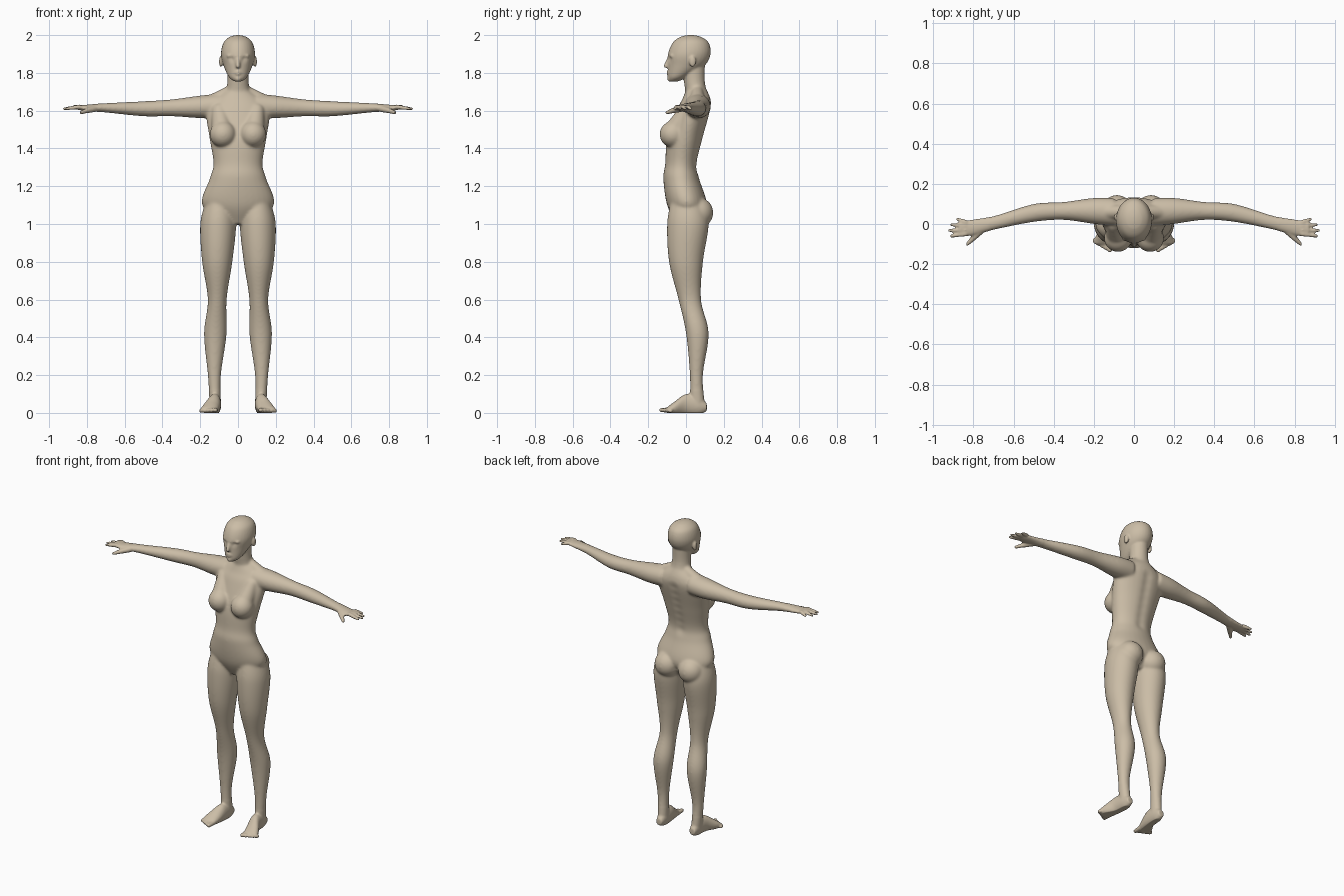
import bpy, bmesh, math
from mathutils import Vector, Matrix

default_cube = bpy.data.objects.get("Cube")
if default_cube:
    bpy.data.objects.remove(default_cube, do_unlink=True)

bm = bmesh.new()


def catmull_rom(before, start, end, after, t):
    tangent_in = (end - before) / 2
    tangent_out = (after - start) / 2
    gap = end - start
    cubic = tangent_in + tangent_out - 2 * gap
    square = gap - tangent_in - cubic
    return start + t * (tangent_in + t * (square + t * cubic))


def loft(axis, rows, sides=32, steps=8):
    """Skin of ellipses; a row is (place on axis, low and high of the other two axes)."""
    last = len(rows) - 1
    sections = []
    for index in range(last):
        four = [rows[max(0, min(last, index + offset))] for offset in (-1, 0, 1, 2)]
        for step in range(steps):
            sections.append([catmull_rom(*values, step / steps) for values in zip(*four)])
    sections.append(rows[last])

    rings = []
    for place, low_a, high_a, low_b, high_b in sections:
        ring = []
        for side in range(sides):
            angle = math.tau * side / sides
            point = [(low_a + high_a + (high_a - low_a) * math.cos(angle)) / 2,
                     (low_b + high_b + (high_b - low_b) * math.sin(angle)) / 2]
            point.insert("xyz".index(axis), place)
            ring.append(bm.verts.new(point))
        rings.append(ring)

    for lower, upper in zip(rings, rings[1:]):
        for side in range(sides):
            bm.faces.new((lower[side - 1], lower[side], upper[side], upper[side - 1]))
    bm.faces.new(reversed(rings[0]))
    bm.faces.new(rings[-1])


def trunk_loft(rows):
    """Loft along z that is the same on both sides; a row is (z, half width, front, back)."""
    loft('z', [(z, -half, half, front, back) for z, half, front, back in rows])


def ball(centre, radius, stretch=(1, 1, 1)):
    matrix = Matrix.Translation(centre) @ Matrix.Diagonal((*stretch, 1))
    bmesh.ops.create_uvsphere(bm, u_segments=24, v_segments=16, radius=radius, matrix=matrix)


def capsule(start, end, start_radius, end_radius):
    start, end = Vector(start), Vector(end)
    along = end - start
    turn = along.to_track_quat('Z', 'Y').to_matrix().to_4x4()
    bmesh.ops.create_cone(bm, cap_ends=True, segments=24,
                          radius1=start_radius, radius2=end_radius, depth=along.length,
                          matrix=Matrix.Translation((start + end) / 2) @ turn)
    ball(start, start_radius)
    ball(end, end_radius)


# Left leg, from hip to ankle
loft('z', [
    (1.12, .03, .17, -.08, .09), (1, .01, .2, -.1, .12), (.8, .03, .19, -.09, .09),
    (.6, .06, .16, -.04, .08), (.42, .06, .18, 0, .12), (.2, .09, .16, .02, .09),
    (.04, .09, .15, .02, .1)])

# Left foot, from heel to ball
loft('y', [
    (.11, .1, .14, .01, .05), (.07, .09, .15, -.01, .09), (0, .09, .16, -.01, .1),
    (-.06, .1, .19, -.01, .06), (-.1, .11, .2, 0, .03)])

# Left toes, shrinking outwards
for toe in range(5):
    x = .12 + .019 * toe
    radius = .015 - .001 * toe
    capsule((x, -.08, radius), (x, -.13 + .01 * toe, radius), radius, radius * .8)

# Left arm, from shoulder to knuckles
loft('x', [
    (.1, -.01, .13, 1.56, 1.69), (.2, 0, .13, 1.56, 1.68), (.35, .02, .11, 1.57, 1.66),
    (.5, .01, .1, 1.57, 1.65), (.7, -.03, .04, 1.59, 1.64), (.82, -.06, .02, 1.6, 1.63),
    (.87, -.05, .01, 1.61, 1.63)])

# Left fingers, fanned out, and thumb
for finger in range(4):
    y = .01 - .02 * finger
    reach = .92 - .01 * (finger - 2) ** 2
    capsule((.84, y, 1.62), (reach, y * 1.4 + .01, 1.61), .012, .008)
thumb_joint = (.8, -.07, 1.6)
capsule((.76, -.03, 1.61), thumb_joint, .018, .014)
capsule(thumb_joint, (.83, -.1, 1.59), .014, .009)

# Left breast, shoulder slope and buttock
breast = (.08, -.07, 1.475)
ball(breast, .07)
capsule((.1, 0, 1.6), breast, .04, .06)
capsule((.03, .06, 1.71), (.15, .06, 1.64), .03, .04)
ball((.085, .065, 1.06), .08)

# Left ear, brow and half of the lips
ball((.09, .035, 1.86), .03, stretch=(.35, .6, 1))
capsule((.01, -.087, 1.89), (.05, -.073, 1.89), .01, .01)
capsule((0, -.093, 1.8), (.015, -.088, 1.8), .013, .008)

# Mirror the left side to the right
copied = bmesh.ops.duplicate(bm, geom=bm.verts[:] + bm.edges[:] + bm.faces[:])
for element in copied["geom"]:
    if isinstance(element, bmesh.types.BMVert):
        element.co.x = -element.co.x

# Torso
trunk_loft([
    (1, .06, -.05, .06), (1.1, .19, -.1, .11), (1.24, .15, -.12, .07),
    (1.32, .13, -.11, .06), (1.45, .15, -.1, .09), (1.6, .17, -.05, .13),
    (1.66, .13, -.02, .13), (1.71, .06, 0, .11)])

# Neck
trunk_loft([(1.67, .07, 0, .12), (1.75, .056, -.01, .1), (1.84, .055, -.02, .1)])

# Head
trunk_loft([
    (1.755, .02, -.09, -.04), (1.78, .05, -.095, .01), (1.84, .077, -.095, .1),
    (1.9, .09, -.095, .13), (1.96, .077, -.07, .12), (1.99, .045, -.03, .08),
    (2, .01, .01, .04)])

# Nose and chin
capsule((0, -.09, 1.88), (0, -.106, 1.837), .008, .012)
ball((0, -.082, 1.77), .018)

# Merge the parts into one skin
bmesh.ops.recalc_face_normals(bm, faces=bm.faces[:])
mesh = bpy.data.meshes.new("body")
bm.to_mesh(mesh)
bm.free()
body = bpy.data.objects.new("body", mesh)
bpy.context.collection.objects.link(body)
bpy.context.view_layer.objects.active = body
body.select_set(True)

remesh = body.modifiers.new("merge_parts", 'REMESH')
remesh.mode = 'VOXEL'
remesh.voxel_size = .006
bpy.ops.object.modifier_apply(modifier=remesh.name)

# Blend the joints strongly, the head, hands and feet only lightly
joints = body.vertex_groups.new(name="joints")
joints.add([vertex.index for vertex in body.data.vertices
            if abs(vertex.co.x) < .72 and .12 < vertex.co.z < 1.74], 1, 'REPLACE')
for group_name, rounds in (("joints", 18), ("", 3)):
    relax = body.modifiers.new("relax", 'SMOOTH')
    relax.factor = .5
    relax.iterations = rounds
    relax.vertex_group = group_name
    bpy.ops.object.modifier_apply(modifier=relax.name)

# Sculpted details as (place, radius, push along y)
eye_socket = ((.034, -.088, 1.871), .014, .009)
eyelid = ((.034, -.084, 1.868), .009, -.004)
cleft = ((0, .12, 1.05), .016, -.015)
mouth = [((x, -.106, 1.8), .006, .004) for x in (0, .01, .02)]
spine = [((0, .065 + .012 * step, 1.3 + .05 * step), .03, -.007) for step in range(7)]
dabs = []
for (x, y, z), radius, push in [eye_socket, eyelid, cleft, *mouth, *spine]:
    for mirrored_x in {x, -x}:
        dabs.append((Vector((mirrored_x, y, z)), radius, push))

for vertex in body.data.vertices:
    original = vertex.co.copy()
    for centre, radius, push in dabs:
        if abs(original.z - centre.z) < 3 * radius:
            distance = (original - centre).length / radius
            vertex.co.y += push * math.exp(-distance ** 2)
    vertex.co.z = max(vertex.co.z, 0)

# One skin colour, smooth shading
skin = bpy.data.materials.new("beige_skin")
skin.use_nodes = True
skin.diffuse_color = (.6, .51, .385, 1)
shader = skin.node_tree.nodes["Principled BSDF"]
shader.inputs["Base Color"].default_value = skin.diffuse_color
body.data.materials.clear()
body.data.materials.append(skin)
for face in body.data.polygons:
    face.material_index = 0
    face.use_smooth = True
